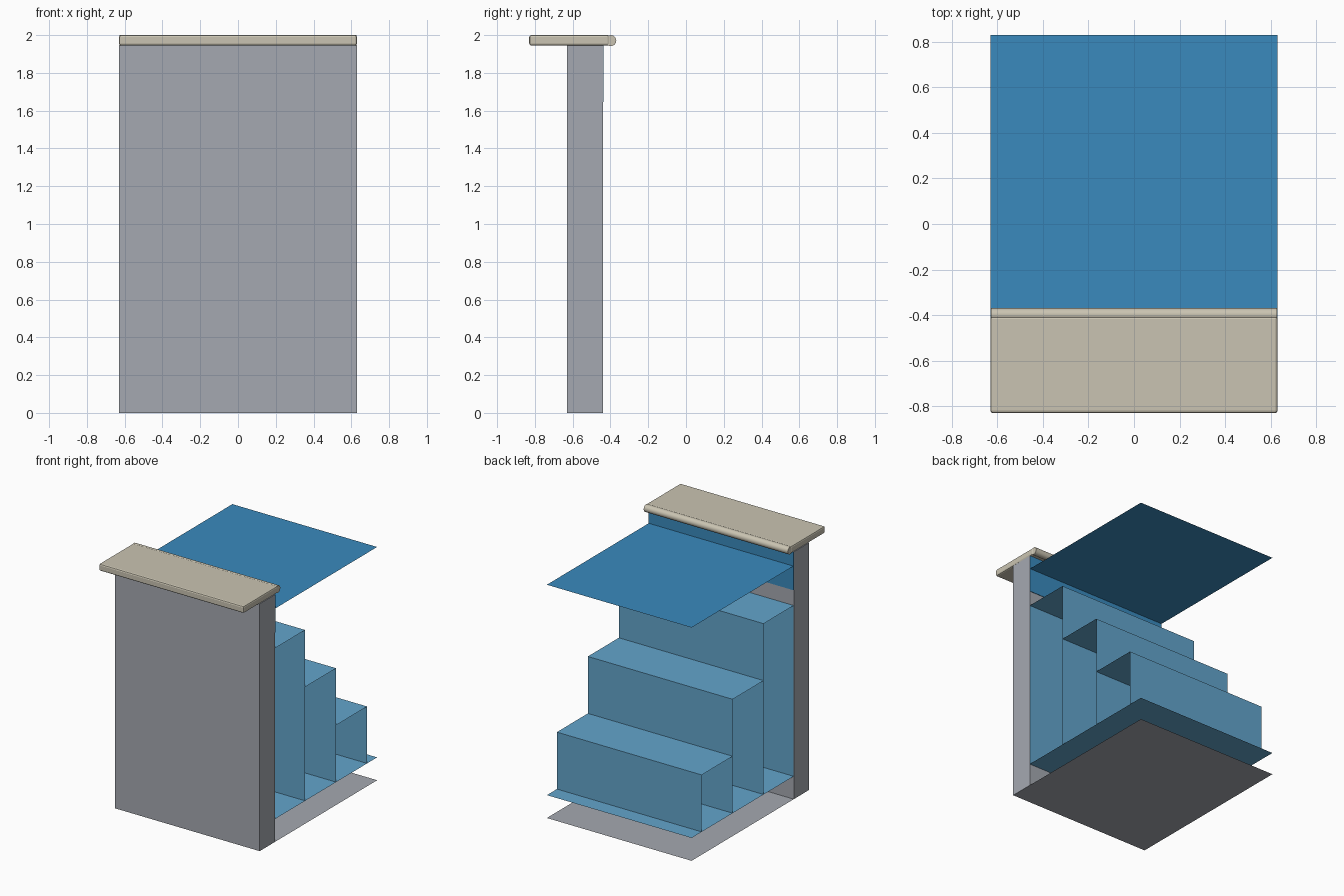
import bpy, bmesh, math
from mathutils import Matrix

if "Cube" in bpy.data.objects:
    bpy.data.objects.remove(bpy.data.objects["Cube"])


def material(name, rgb):
    m = bpy.data.materials.new(name)
    lin = [(c / 255 / 12.92) if c < 11 else ((c / 255 + 0.055) / 1.055) ** 2.4 for c in rgb]
    m.diffuse_color = (*lin, 1)
    m.use_nodes = True
    m.node_tree.nodes["Principled BSDF"].inputs["Base Color"].default_value = m.diffuse_color
    return m


concrete = material("grey concrete", (165, 169, 177))
stone = material("sand stone", (202, 196, 178))
water_blue = material("water blue", (58, 138, 189))
liner_blue = material("pale liner blue", (99, 165, 204))

HALF = 0.63                     # half width of the whole section
OUT, IN, BACK = -0.63, -0.44, 0.83   # wall outer face, wall inner face, far edge
FLOOR, RISE = 0.18, 0.448


def finish(name, bm, mat):
    me = bpy.data.meshes.new(name)
    bm.to_mesh(me)
    bm.free()
    ob = bpy.data.objects.new(name, me)
    bpy.context.collection.objects.link(ob)
    me.materials.append(mat)
    return ob


def box(name, y0, y1, z0, z1, mat, half=HALF, bevel=0):
    bm = bmesh.new()
    bmesh.ops.create_cube(bm, size=1, matrix=Matrix.Translation((0, (y0 + y1) / 2, (z0 + z1) / 2))
                          @ Matrix.Diagonal((2 * half, y1 - y0, z1 - z0, 1)))
    if bevel:
        bmesh.ops.bevel(bm, geom=bm.edges[:], offset=bevel, segments=2, profile=0.5, affect='EDGES')
    return finish(name, bm, mat)


def sheets(name, segments, mat):
    """Thin sheets: each (y, z) segment is swept across the full width."""
    bm = bmesh.new()
    for a, b in segments:
        bm.faces.new([bm.verts.new((x, *p)) for x, p in
                      ((-HALF, a), (HALF, a), (HALF, b), (-HALF, b))])
    bmesh.ops.remove_doubles(bm, verts=bm.verts[:], dist=1e-5)
    return finish(name, bm, mat)


# Structure: wall and ground slab
box("wall", OUT, IN, 0, 1.945, concrete)
sheets("base_slab", [((OUT, 0), (BACK, 0))], concrete)

# Liner floor and water surface
sheets("pool_floor", [((IN, FLOOR), (BACK, FLOOR))], liner_blue)
sheets("water_surface", [((IN, 1.835), (BACK, 1.835))], water_blue)

# Waterline band on the inner wall face
box("waterline_band", IN, IN + 0.004, 1.645, 1.945, water_blue)

# Steps: open-ended treads with risers reaching the floor
edges = [IN + 0.001, -0.065, 0.32, 0.705]
parts = [((edges[0], FLOOR), (edges[0], FLOOR + 3 * RISE))]
for i in range(3):
    top = FLOOR + (3 - i) * RISE
    parts.append(((edges[i], top), (edges[i + 1], top)))
    parts.append(((edges[i + 1], top), (edges[i + 1], FLOOR)))
sheets("steps", parts, liner_blue)

# Coping slab with softened edges
box("coping_slab", -0.83, -0.405, 1.945, 2.0, stone, bevel=0.011)

# Rounded nose along the pool side of the coping
bm = bmesh.new()
bmesh.ops.create_cone(bm, cap_ends=True, segments=16, radius1=0.029, radius2=0.029, depth=2 * HALF - 0.006,
                      matrix=Matrix.Translation((0, -0.398, 1.971)) @ Matrix.Rotation(math.pi / 2, 4, 'Y'))
nose = finish("coping_nose", bm, stone)
bpy.context.view_layer.objects.active = nose
nose.select_set(True)
bpy.ops.object.shade_smooth_by_angle(angle=math.radians(35))
